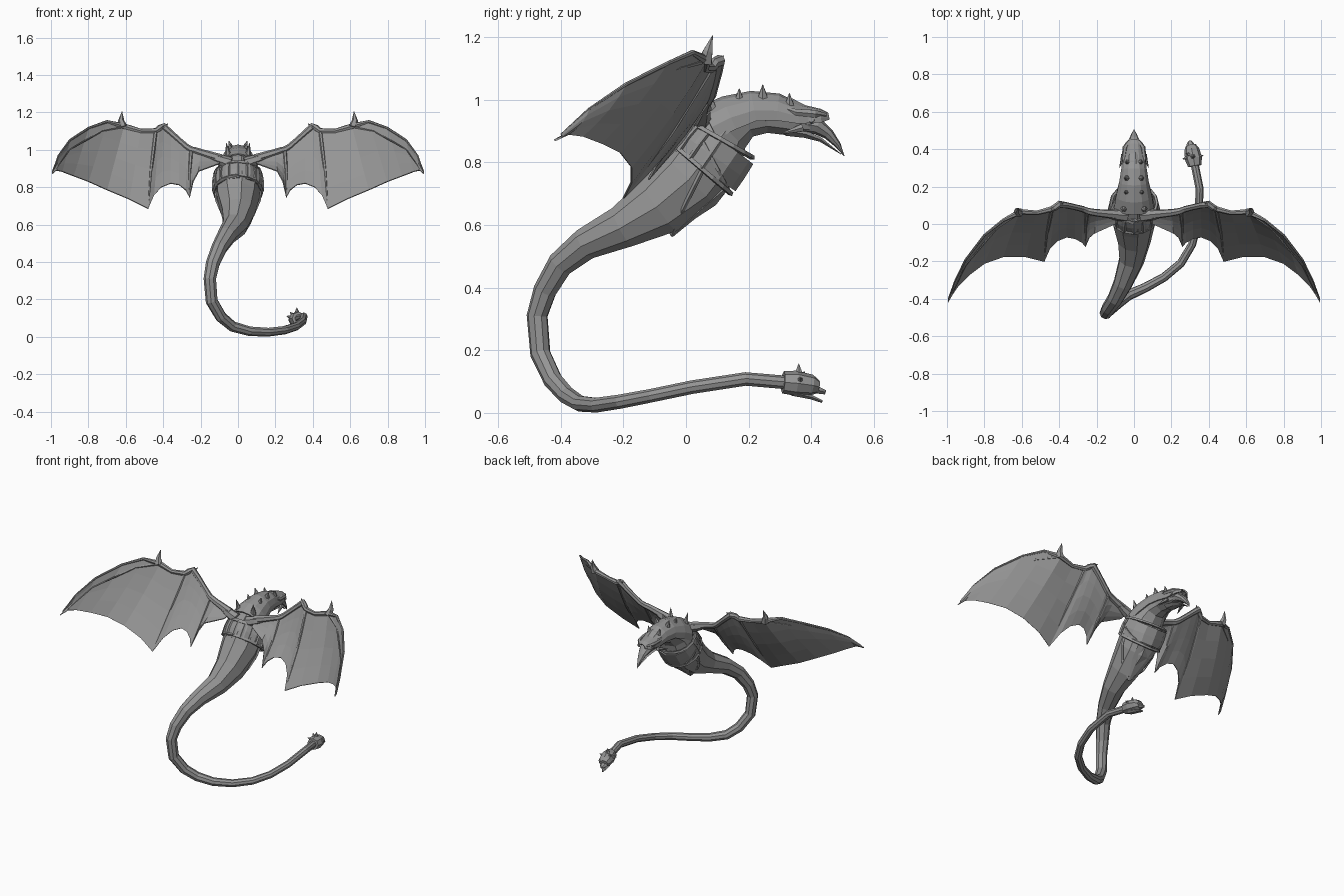
import bpy, bmesh
from math import sin, cos, pi
from mathutils import Vector as V

dark = bpy.data.materials.new("dark_grey")
dark.diffuse_color = (.3, .3, .3, 1)


def finish(name, bm, mirror=False, thick=0):
    bmesh.ops.recalc_face_normals(bm, faces=bm.faces)
    me = bpy.data.meshes.new(name)
    bm.to_mesh(me)
    bm.free()
    me.materials.append(dark)
    ob = bpy.data.objects.new(name, me)
    bpy.context.collection.objects.link(ob)
    if thick:
        m = ob.modifiers.new("thickness", 'SOLIDIFY')
        m.thickness = thick
        m.offset = 0
    if mirror:
        ob.modifiers.new("mirror", 'MIRROR')
    return ob


def tube(name, rings, sides=8, arc=None, mirror=False, thick=0, caps=True):
    """Loft rings (x, y, z, side radius, up radius); arc makes an open shell."""
    pts = [V(r[:3]) for r in rings]
    bm = bmesh.new()
    s, loops = None, []
    for i, p in enumerate(pts):
        t = (pts[min(i + 1, len(pts) - 1)] - pts[max(i - 1, 0)]).normalized()
        if s is None:
            s = V((1, 0, 0)) if abs(t.x) < 0.8 else V((0, 0, 1))
        s = (s - t * s.dot(t)).normalized()
        up = s.cross(t)
        ra, rb = rings[i][3], rings[i][-1]
        a0, a1 = arc or (0, 2 * pi)
        n = sides + 1 if arc else sides
        loops.append([bm.verts.new(p + s * ra * cos(a) + up * rb * sin(a))
                      for a in (a0 + (a1 - a0) * k / sides for k in range(n))])
    for a, b in zip(loops, loops[1:]):
        for k in range(sides):
            j = (k + 1) % len(a)
            bm.faces.new((a[k], a[j], b[j], b[k]))
    if caps and not arc:
        bm.faces.new(loops[0])
        bm.faces.new(loops[-1])
    return finish(name, bm, mirror, thick)


def spike(name, base, tip, r, mirror=False):
    return tube(name, [(*base, r), (*tip, 0.001)], 6, mirror=mirror)


def strap(name, top, bottom, rx, r=0.007):
    """Elliptical band whose side view is the line from top to bottom (y, z)."""
    a, b = V((0, *top)), V((0, *bottom))
    c, h = (a + b) / 2, (a - b) / 2
    tube(name, [(*(c + h * cos(k * pi / 8) + V((rx * sin(k * pi / 8), 0, 0))), r)
                for k in range(17)], 4)


# Neck, torso and long coiled tail
tube("body", [
    (0, .40, .93, .045, .04), (0, .33, .945, .055, .06), (0, .26, .955, .065, .062),
    (0, .19, .945, .08, .068), (0, .13, .905, .10, .085), (0, .075, .83, .122, .12),
    (0, .01, .745, .115, .12), (0, -.09, .66, .09, .10), (-.015, -.20, .595, .068, .07),
    (-.06, -.32, .54, .052), (-.10, -.40, .475, .043), (-.135, -.45, .39, .038),
    (-.15, -.475, .31, .034), (-.14, -.465, .19, .033), (-.09, -.425, .105, .031),
    (-.03, -.38, .055, .029), (.06, -.34, .03, .026), (.16, -.285, .025, .024),
    (.25, -.21, .036, .023), (.31, -.11, .055, .022), (.345, .02, .082, .022),
    (.35, .19, .108, .022), (.32, .34, .095, .022)], 9)

# Head shell and beak
tube("hood", [
    (0, .09, .895, .105, .09), (0, .15, .925, .095, .088), (0, .22, .95, .078, .075),
    (0, .29, .95, .066, .066), (0, .36, .935, .058, .047), (0, .43, .935, .045, .032),
    (0, .455, .94, .02, .015)], 8, arc=(-.25, pi + .25), thick=.008)
tube("upper_beak", [
    (0, .36, .925, .045, .03), (0, .42, .915, .04, .027), (0, .455, .89, .026, .018),
    (0, .485, .855, .013, .01), (0, .505, .82, .001)], 8)
tube("lower_beak", [
    (0, .32, .90, .042, .018), (0, .38, .89, .035, .014), (0, .43, .872, .022, .008),
    (0, .495, .826, .001)], 6)
tube("brow", [(.025, .445, .95, .008), (.047, .41, .955, .014),
              (.055, .35, .96, .012), (.05, .31, .975, .003)], 6, mirror=True)
tube("eye", [(.03, .40, .935, .016), (.055, .40, .937, .010)], 6, mirror=True)
spike("cheek_horn", (.055, .37, .91), (.078, .30, .89), .014, True)
for i, (x, y, z) in enumerate([(.03, .33, .985), (.035, .245, 1.012), (.035, .17, 1.0)]):
    spike(f"hood_spike_{i}", (x, y, z - .01), (x * 1.4, y, z + .036), .02, True)
spike("shoulder_spike", (.05, .085, .95), (.062, .07, 1.035), .024, True)

# Ribbed chest armour with crossing straps
tube("chest_armour", [(0, .05, .78, .124, .126), (0, .08, .825, .13, .127),
                      (0, .114, .87, .122, .122)], 12, thick=.008, caps=False)
strap("lower_strap", (-.048, .863), (.143, .70), .129, .009)
strap("upper_strap", (.008, .932), (.212, .815), .124, .009)
strap("cross_strap", (.02, .93), (.14, .705), .13)
for i in range(9):
    a = pi * i / 8
    c, s = cos(a), sin(a)
    tube(f"armour_rib_{i}", [(.13 * c, .049 - .098 * s, .78 + .084 * s, .008),
                             (.132 * c, .08 - .10 * s, .825 + .08 * s, .008),
                             (.124 * c, .111 - .104 * s, .87 + .062 * s, .008)], 4)

# Pointed belly cloth with its edge straps
tube("belly_plate", [(0, .125, .715, .07, .012), (0, .05, .65, .055, .012),
                     (0, -.045, .565, .006, .005)], 6)
tube("belly_strap", [(.122, .08, .83, .008), (.114, .03, .73, .008),
                     (.08, -.01, .65, .008), (0, -.045, .568, .008)], 4, mirror=True)

# Wing membrane: leading edge paired with scalloped trailing edge
cols = [
    ((.09, .05, .95), (.10, 0, .925)), ((.20, .06, .985), (.21, -.05, .885)),
    ((.23, .065, .995), (.24, -.075, .83)), ((.25, .07, 1.0), (.258, -.12, .745)),
    ((.275, .08, 1.015), (.28, -.098, .785)), ((.315, .09, 1.05), (.315, -.078, .812)),
    ((.36, .10, 1.09), (.36, -.07, .82)), ((.40, .105, 1.125), (.41, -.09, .80)),
    ((.42, .09, 1.115), (.45, -.13, .755)), ((.44, .08, 1.10), (.48, -.20, .685)),
    ((.52, .06, 1.10), (.58, -.175, .735)), ((.61, .065, 1.125), (.70, -.175, .785)),
    ((.70, .02, 1.15), (.80, -.21, .83)), ((.80, -.06, 1.115), (.88, -.27, .86)),
    ((.90, -.19, 1.05), (.94, -.33, .883)), ((.96, -.31, .97), (.97, -.375, .89)),
    ((.99, -.40, .89), (.995, -.42, .87))]
bm = bmesh.new()
rows = []
for lead, trail in cols:
    a, b = V(lead), V(trail)
    rows.append([bm.verts.new(a.lerp(b, k / 4) + V((0, .012 * sin(pi * k / 4), 0)))
                 for k in range(5)])
for p, q in zip(rows, rows[1:]):
    for k in range(4):
        bm.faces.new((p[k], q[k], q[k + 1], p[k + 1]))
finish("wing_membrane", bm, mirror=True, thick=.006)

# Wing arm, fingers and claws
radii = [.026, .02, .019, .018, .017, .016, .017, .02, .018, .016,
         .013, .017, .009, .007, .006, .004, .001]
tube("wing_arm", [(*c[0], r) for c, r in zip(cols, radii)], 7, mirror=True)
for i, r in ((3, .011), (9, .011)):
    a, b = V(cols[i][0]), V(cols[i][1])
    tube(f"wing_finger_{i}", [(*a, r), (*(a.lerp(b, .5) + V((.005, .012, 0))), r * .8),
                              (*b, .002)], 6, mirror=True)
tube("outer_finger", [(.61, .065, 1.125, .009), (.73, -.02, 1.10, .006),
                      (.90, -.22, 1.0, .004), (.985, -.40, .88, .001)], 5, mirror=True)
tube("wrist_claw", [(.615, .06, 1.12, .026), (.625, .07, 1.155, .017),
                    (.62, .085, 1.205, .001)], 6, mirror=True)
spike("elbow_claw", (.40, .10, 1.115), (.375, .12, 1.14), .016, True)
tube("shoulder_joint", [(.04, .045, .925, .035), (.10, .05, .945, .03),
                        (.16, .06, .965, .018)], 7, mirror=True)

# Armoured tail tip with small jaws and spikes
tube("tail_helmet", [(.325, .31, .098, .036), (.318, .35, .095, .046, .04),
                     (.308, .40, .088, .04, .034), (.303, .42, .083, .028, .022)], 8)
tube("tail_upper_jaw", [(.305, .40, .08, .026, .016), (.301, .43, .07, .02, .011),
                        (.299, .445, .066, .008)], 6)
tube("tail_lower_jaw", [(.315, .34, .065, .024, .012), (.305, .40, .05, .018, .008),
                        (.30, .435, .036, .005)], 6)
c = V((.315, .36, .095))
for i, d in enumerate([(0, 0, 1), (-.9, -.2, .25), (.9, .1, .25), (-.6, .3, .6)]):
    d = V(d)
    spike(f"tail_spike_{i}", c + d * .032, c + d * .062, .014)
